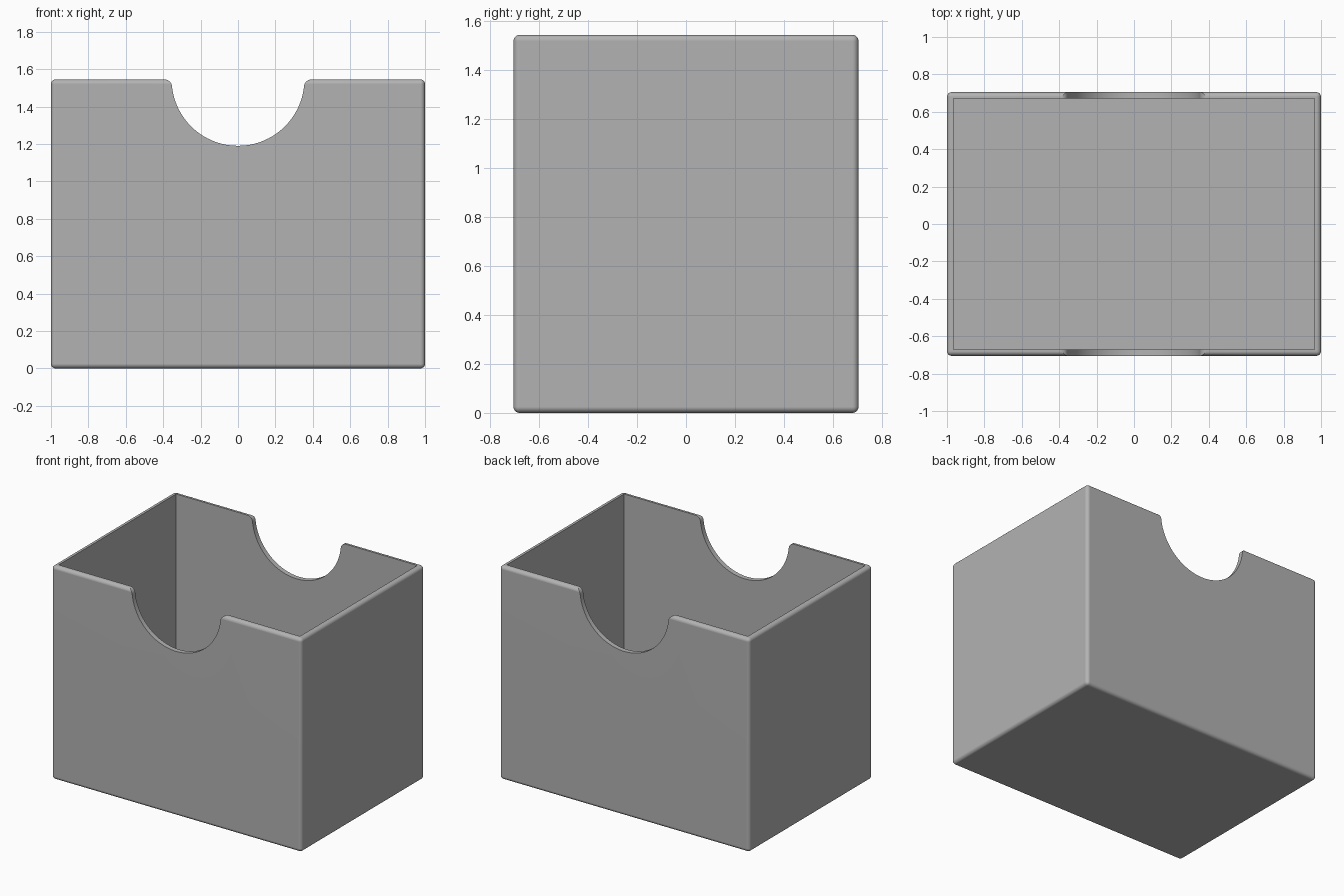
import bpy, bmesh
from math import sqrt, sin, cos, atan2, pi

cube = bpy.data.objects.get("Cube")
if cube:
    bpy.data.objects.remove(cube, do_unlink=True)

WIDTH, DEPTH, HEIGHT = 2.0, 1.41, 1.545
WALL, ROUND = 0.035, 0.025
NOTCH, FILLET = 0.355, 0.04

grey = bpy.data.materials.new("plain grey")
grey.use_nodes = True
tone = (0.45, 0.45, 0.45, 1)
grey.diffuse_color = tone
grey.node_tree.nodes["Principled BSDF"].inputs["Base Color"].default_value = tone


def finish(name, bm):
    bmesh.ops.recalc_face_normals(bm, faces=bm.faces)
    mesh = bpy.data.meshes.new(name)
    bm.to_mesh(mesh)
    bm.free()
    mesh.materials.append(grey)
    obj = bpy.data.objects.new(name, mesh)
    bpy.context.collection.objects.link(obj)
    return obj


def block(name, size, bottom, bevel=0):
    bm = bmesh.new()
    bmesh.ops.create_cube(bm, size=1)
    bmesh.ops.scale(bm, vec=size, verts=bm.verts)
    bmesh.ops.translate(bm, vec=(0, 0, bottom + size[2] / 2), verts=bm.verts)
    if bevel:
        bmesh.ops.bevel(bm, geom=bm.edges[:], offset=bevel, segments=5,
                        profile=0.5, affect='EDGES')
    return finish(name, bm)


# Finger notch outline: a round scoop with a filleted lip on each side
def notch_cutter():
    lip_z = HEIGHT - FILLET
    lip_x = sqrt((NOTCH + FILLET) ** 2 - FILLET ** 2)
    tilt = atan2(FILLET, lip_x)
    half = [(lip_x, HEIGHT + 0.1)]
    for i in range(9):
        a = pi / 2 + (pi / 2 - tilt) * i / 8
        half.append((lip_x + FILLET * cos(a), lip_z + FILLET * sin(a)))
    for i in range(1, 25):
        a = -tilt - (pi / 2 - tilt) * i / 24
        half.append((NOTCH * cos(a), HEIGHT + NOTCH * sin(a)))
    outline = half + [(-x, z) for x, z in reversed(half[:-1])]
    bm = bmesh.new()
    face = bm.faces.new([bm.verts.new((x, -DEPTH, z)) for x, z in outline])
    out = bmesh.ops.extrude_face_region(bm, geom=[face])
    moved = [v for v in out["geom"] if isinstance(v, bmesh.types.BMVert)]
    bmesh.ops.translate(bm, vec=(0, 2 * DEPTH, 0), verts=moved)
    return finish("notch_cutter", bm)


# Rounded outer shell, hollowed and notched front and back
box = block("open_box", (WIDTH, DEPTH, HEIGHT), 0, ROUND)
cavity = block("cavity_cutter",
               (WIDTH - 2 * WALL, DEPTH - 2 * WALL, HEIGHT), WALL)
bpy.context.view_layer.objects.active = box
for cutter in (cavity, notch_cutter()):
    cutter.hide_render = True
    mod = box.modifiers.new("cut", 'BOOLEAN')
    mod.operation = 'DIFFERENCE'
    mod.solver = 'EXACT'
    mod.object = cutter
    bpy.ops.object.modifier_apply(modifier=mod.name)
    bpy.data.objects.remove(cutter, do_unlink=True)

# Smooth rounded edges while keeping the walls flat
bpy.ops.object.select_all(action='DESELECT')
box.select_set(True)
bpy.ops.object.shade_smooth_by_angle(angle=pi / 6)
weighted = box.modifiers.new("flat_walls", 'WEIGHTED_NORMAL')
weighted.keep_sharp = True
